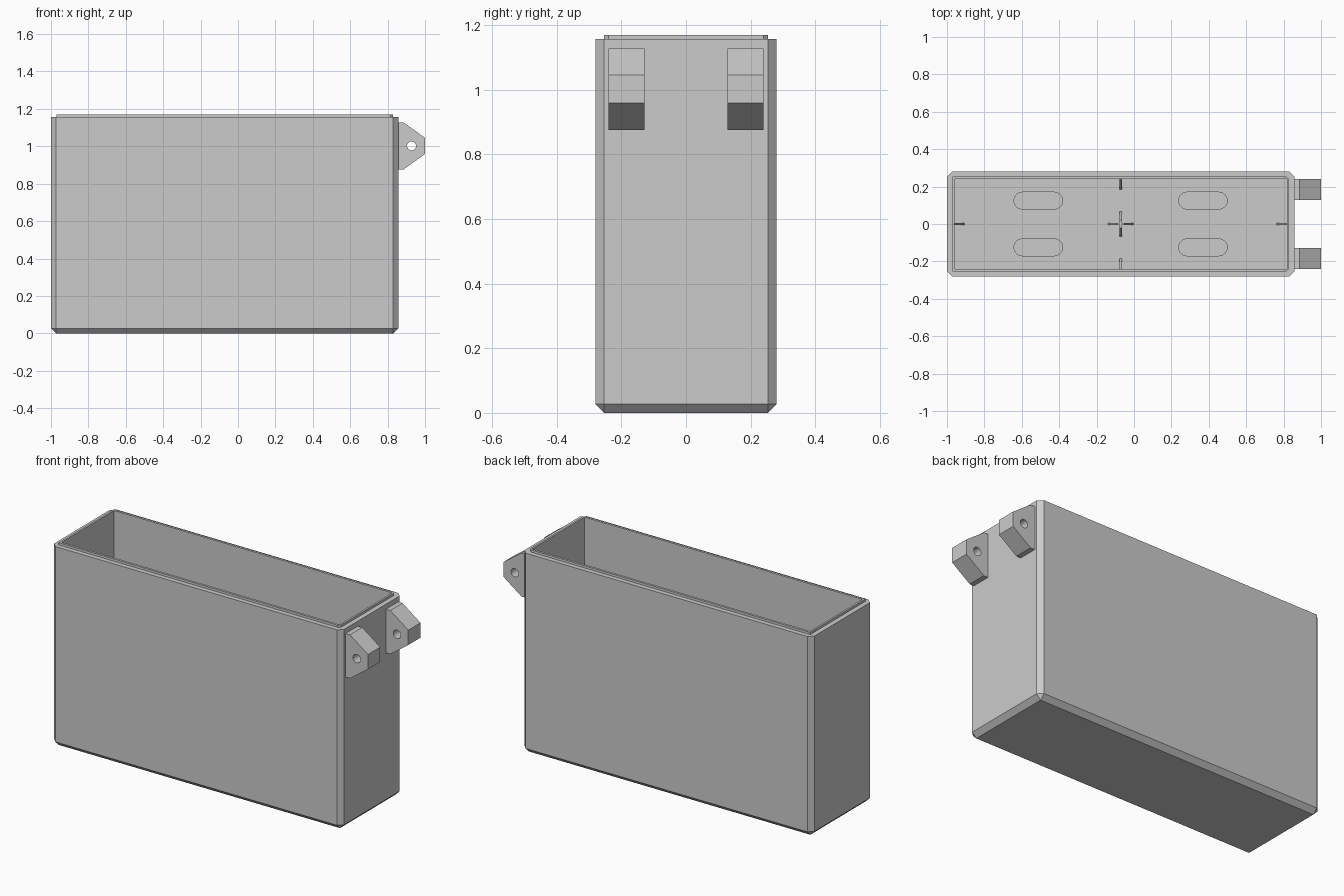
import bpy, bmesh, math
from mathutils import Vector

if "Cube" in bpy.data.objects:
    bpy.data.objects.remove(bpy.data.objects["Cube"], do_unlink=True)

grey = bpy.data.materials.new("light grey plastic")
grey.use_nodes = True
grey.diffuse_color = (0.6, 0.6, 0.6, 1)
grey.node_tree.nodes["Principled BSDF"].inputs["Base Color"].default_value = (0.6, 0.6, 0.6, 1)

CX = -0.0715                 # middle of the box along x
HX, HY, TOP = 0.9285, 0.28, 1.157
IX, IY, FLOOR = 0.889, 0.24, 0.04
CHAMFER = 0.027


def add_prism(bm, points, offset):
    """Extrude a closed outline of 3D points along offset."""
    face = bm.faces.new([bm.verts.new(p) for p in points])
    new = bmesh.ops.extrude_face_region(bm, geom=[face])["geom"]
    verts = [v for v in new if isinstance(v, bmesh.types.BMVert)]
    bmesh.ops.translate(bm, verts=verts, vec=Vector(offset))


def add_box(bm, hx, hy, z0, z1):
    pts = [(CX - hx, -hy, z0), (CX + hx, -hy, z0), (CX + hx, hy, z0), (CX - hx, hy, z0)]
    add_prism(bm, pts, (0, 0, z1 - z0))


def finish(bm, name):
    bmesh.ops.recalc_face_normals(bm, faces=bm.faces[:])
    mesh = bpy.data.meshes.new(name)
    bm.to_mesh(mesh)
    bm.free()
    mesh.materials.append(grey)
    obj = bpy.data.objects.new(name, mesh)
    bpy.context.collection.objects.link(obj)
    return obj


def combine(obj, tool, operation):
    """Apply a boolean and discard its tool."""
    mod = obj.modifiers.new("boolean", 'BOOLEAN')
    mod.operation, mod.object, mod.solver = operation, tool, 'EXACT'
    bpy.context.view_layer.objects.active = obj
    bpy.ops.object.modifier_apply(modifier=mod.name)
    bpy.data.objects.remove(tool, do_unlink=True)


# Box body with chamfered upright and bottom edges
bm = bmesh.new()
add_box(bm, HX, HY, 0, TOP)
edges = [e for e in bm.edges if min(v.co.z for v in e.verts) < 0.01]
bmesh.ops.bevel(bm, geom=edges, offset=CHAMFER, segments=1, affect='EDGES')
body = finish(bm, "box_body")

# Raised lip, clipped at its two left-hand corners
bm = bmesh.new()
r, ly, c = CX + 0.9, 0.253, 0.013
add_prism(bm, [(CX - 0.9, -ly, 1.1), (r - c, -ly, 1.1), (r, c - ly, 1.1),
               (r, ly - c, 1.1), (r - c, ly, 1.1), (CX - 0.9, ly, 1.1)], (0, 0, 0.07))
combine(body, finish(bm, "lip"), 'UNION')

# Open cavity
bm = bmesh.new()
add_box(bm, IX, IY, FLOOR, 1.4)
combine(body, finish(bm, "cavity_cutter"), 'DIFFERENCE')

# Four shallow slots in the floor
bm = bmesh.new()
radius, reach = 0.045, 0.085
for sx in (-1, 1):
    for sy in (-1, 1):
        outline = []
        for i in range(26):
            end = 1 if i < 13 else -1
            a = math.pi * ((i % 13) / 12 - 0.5) + (0 if end > 0 else math.pi)
            outline.append((CX + sx * 0.44 + end * reach + radius * math.cos(a),
                            sy * 0.125 + radius * math.sin(a), FLOOR - 0.015))
        add_prism(bm, outline, (0, 0, 0.1))
combine(body, finish(bm, "slot_cutter"), 'DIFFERENCE')

# Sloped divider guides: one at each wall and a cross in the middle
T, RISE = 0.013, 0.12


def add_fin(name, profile, along_x):
    bm = bmesh.new()
    if along_x:
        add_prism(bm, [(CX + u, -T / 2, z) for u, z in profile], (0, T, 0))
    else:
        add_prism(bm, [(CX - T / 2, u, z) for u, z in profile], (T, 0, 0))
    finish(bm, name)


low, high = FLOOR - 0.005, FLOOR + RISE
for along_x, wall, sides in ((True, IX, ("right", "left")), (False, IY, ("front", "back"))):
    for s, side in zip((-1, 1), sides):
        w = s * (wall + 0.003)
        add_fin(side + "_guide", [(w, low), (s * (wall - 0.057), low), (w, high)], along_x)
    add_fin("cross_guide_x" if along_x else "cross_guide_y",
            [(-0.07, low), (0.07, low), (0.022, high), (-0.022, high)], along_x)

# Pair of hinge lugs with pin holes
wall_x = CX + HX
half = [(wall_x - 0.004, 0.126), (0.885, 0.126), (1.0, 0.043)]
profile = [(x, 1.002 + z) for x, z in half] + [(x, 1.002 - z) for x, z in reversed(half)]
for y, name in ((-0.24, "front_hinge_lug"), (0.128, "back_hinge_lug")):
    bm = bmesh.new()
    add_prism(bm, [(x, y, z) for x, z in profile], (0, 0.112, 0))
    lug = finish(bm, name)
    bm = bmesh.new()
    ring = [math.tau * i / 24 for i in range(24)]
    add_prism(bm, [(0.928 + 0.024 * math.cos(a), y - 0.1, 1.002 + 0.024 * math.sin(a))
                   for a in ring], (0, 0.3, 0))
    combine(lug, finish(bm, "pin_hole_cutter"), 'DIFFERENCE')
